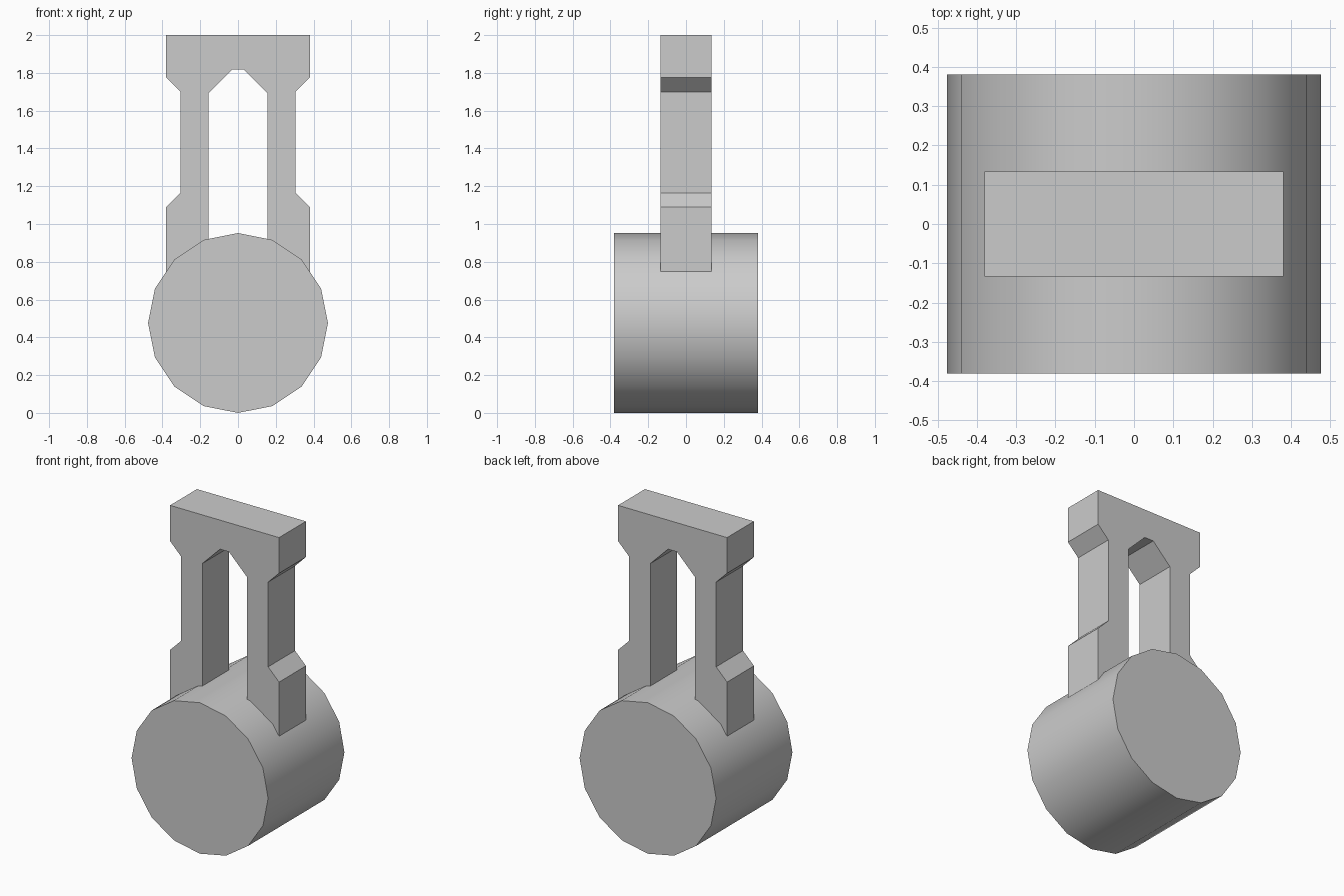
import bpy, bmesh, math

if "Cube" in bpy.data.objects:
    bpy.data.objects.remove(bpy.data.objects["Cube"])

# Barrel: 16-sided cylinder lying along y, smooth around the side
R = 0.476
bpy.ops.mesh.primitive_cylinder_add(vertices=16, radius=R, depth=0.76,
                                    location=(0, 0, R), rotation=(math.pi / 2, 0, 0))
barrel = bpy.context.object
barrel.name = "barrel"
bpy.ops.object.transform_apply(location=False, rotation=True, scale=False)
bpy.ops.object.shade_smooth_by_angle(angle=math.radians(30))

# Handle frame: right half of the arch outline (x, z), mirrored to the left
OUTER = [(0.38, 2.0), (0.38, 1.775), (0.304, 1.699), (0.304, 1.165),
         (0.38, 1.089), (0.38, 0.68)]
INNER = [(0.155, 0.68), (0.155, 1.693), (0.031, 1.817)]
half = OUTER + INNER
outline = half + [(-x, z) for x, z in reversed(half)]
DEPTH = 0.268

bm = bmesh.new()
face = bm.faces.new([bm.verts.new((x, -DEPTH / 2, z)) for x, z in outline])
ext = bmesh.ops.extrude_face_region(bm, geom=[face], use_keep_orig=True)
bmesh.ops.translate(bm, vec=(0, DEPTH, 0),
                    verts=[g for g in ext["geom"] if isinstance(g, bmesh.types.BMVert)])
bmesh.ops.recalc_face_normals(bm, faces=bm.faces)
mesh = bpy.data.meshes.new("handle_frame")
bm.to_mesh(mesh)
bm.free()
frame = bpy.data.objects.new("handle_frame", mesh)
bpy.context.collection.objects.link(frame)
